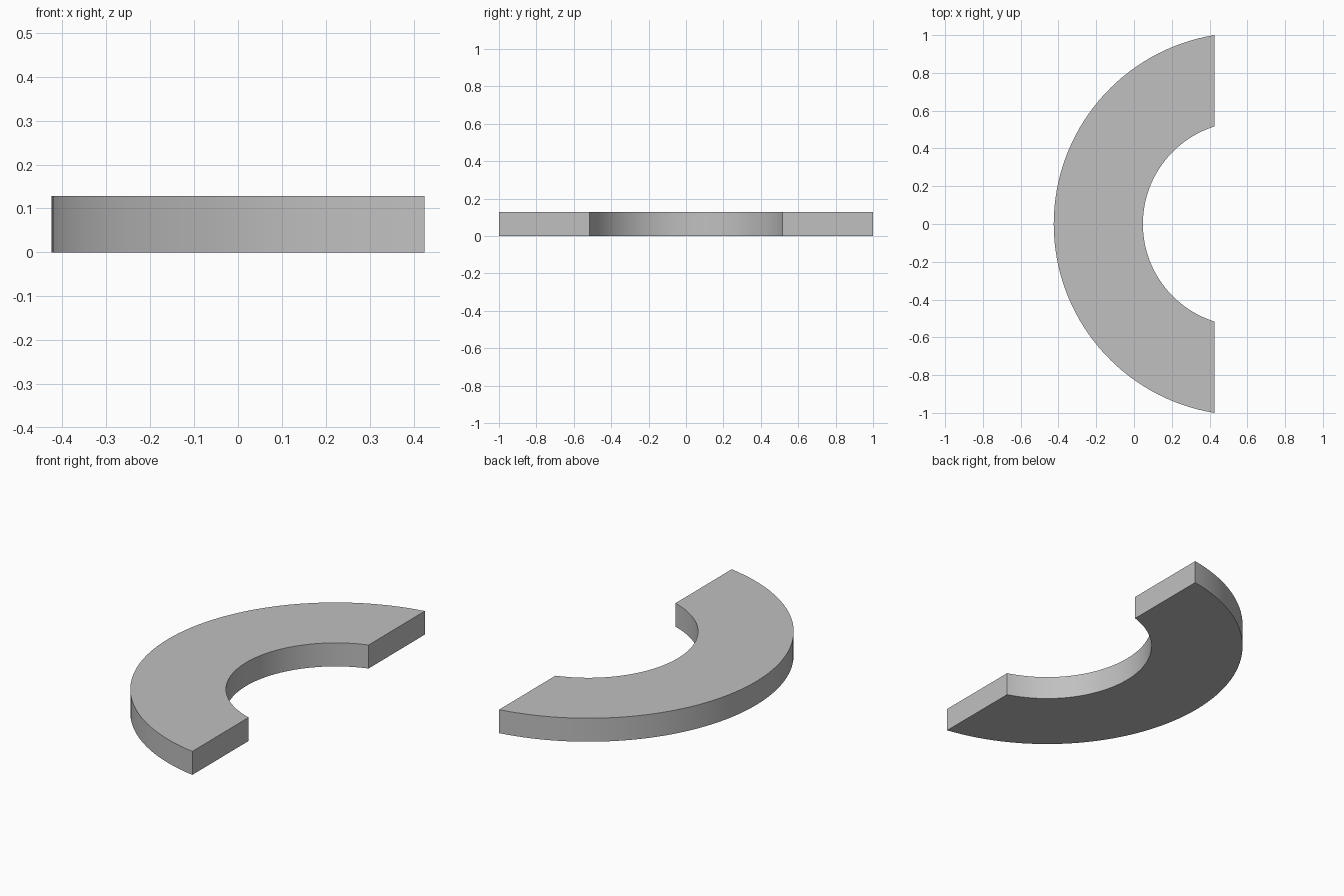
import bpy
import bmesh
from math import acos, cos, sin, radians

cube = bpy.data.objects.get("Cube")
if cube:
    bpy.data.objects.remove(cube, do_unlink=True)

CENTRE_X, CUT_X = 0.588, 0.425
OUTER_R, INNER_R = 1.013, 0.541
HEIGHT, SEGMENTS = 0.128, 64

grey = bpy.data.materials.new("plain grey")
grey.use_nodes = True
colour = (0.53, 0.53, 0.53, 1)
grey.diffuse_color = colour
grey.node_tree.nodes["Principled BSDF"].inputs["Base Color"].default_value = colour


def arc(radius):
    """Points of an arc bulging to -x, ending on the flat cut plane."""
    half = acos((CENTRE_X - CUT_X) / radius)
    angles = [half * (2 * i / SEGMENTS - 1) for i in range(SEGMENTS + 1)]
    return [(CENTRE_X - radius * cos(a), radius * sin(a), 0) for a in angles]


# Flat curved strip between the two arcs, extruded upwards
bm = bmesh.new()
outer = [bm.verts.new(p) for p in arc(OUTER_R)]
inner = [bm.verts.new(p) for p in arc(INNER_R)]
for i in range(SEGMENTS):
    bm.faces.new((outer[i], outer[i + 1], inner[i + 1], inner[i]))
top = bmesh.ops.extrude_face_region(bm, geom=bm.faces[:])["geom"]
bmesh.ops.translate(bm, vec=(0, 0, HEIGHT),
                    verts=[g for g in top if isinstance(g, bmesh.types.BMVert)])
bmesh.ops.recalc_face_normals(bm, faces=bm.faces[:])

mesh = bpy.data.meshes.new("curved_slab")
bm.to_mesh(mesh)
bm.free()
mesh.materials.append(grey)
slab = bpy.data.objects.new("curved_slab", mesh)
bpy.context.collection.objects.link(slab)

# Smooth curved walls with crisp rims and ends
bpy.ops.object.select_all(action="DESELECT")
slab.select_set(True)
bpy.context.view_layer.objects.active = slab
bpy.ops.object.shade_smooth_by_angle(angle=radians(30))
